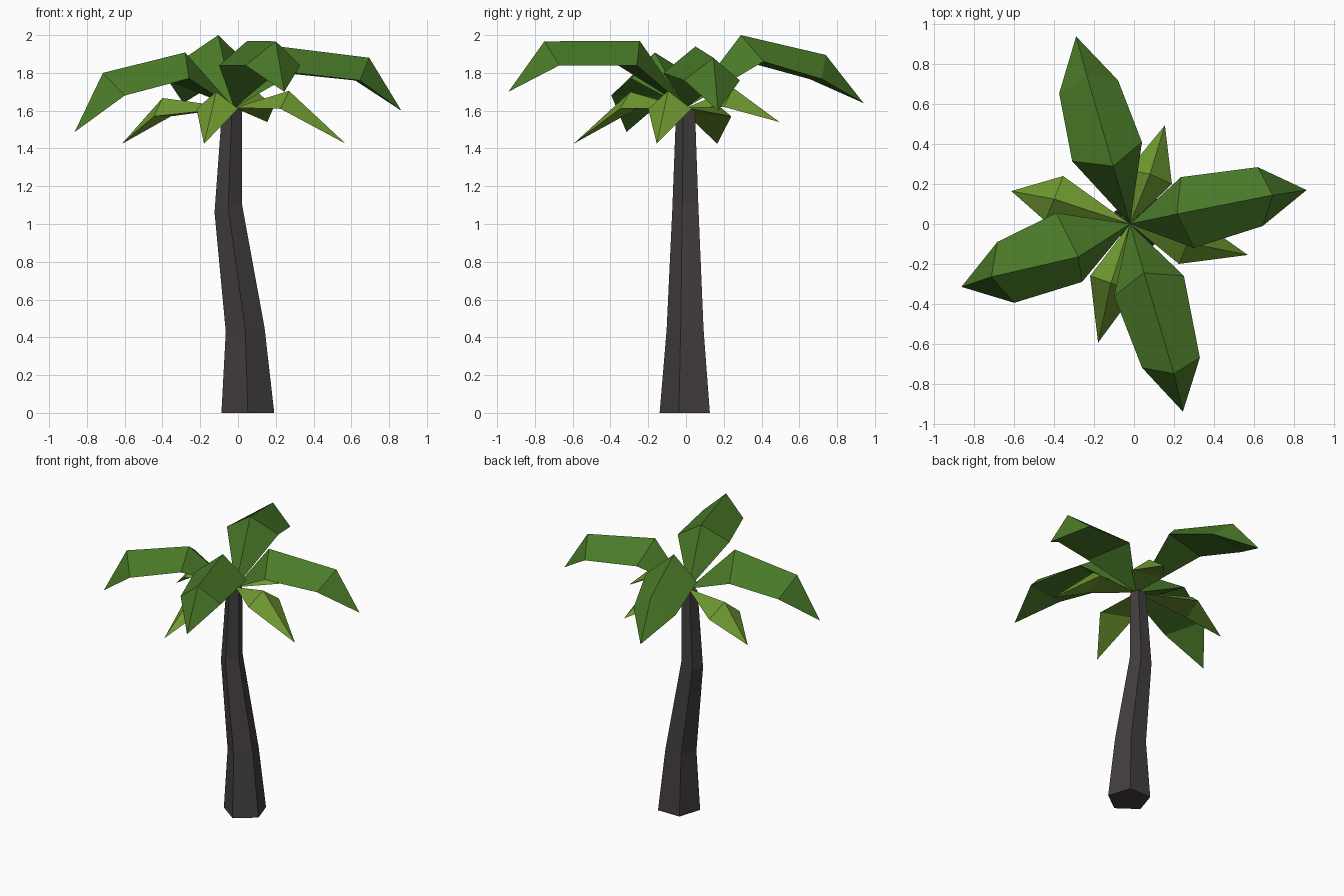
import bpy, bmesh, math
from mathutils import Vector

if "Cube" in bpy.data.objects:
    bpy.data.objects.remove(bpy.data.objects["Cube"])


def material(name, rgb):
    m = bpy.data.materials.new(name)
    m.diffuse_color = (*rgb, 1)
    m.use_nodes = True
    m.node_tree.nodes["Principled BSDF"].inputs["Base Color"].default_value = m.diffuse_color
    return m


bark = material("dark_bark", (0.056, 0.048, 0.048))
deep_green = material("deep_green", (0.068, 0.195, 0.021))
light_green = material("light_green", (0.16, 0.32, 0.03))


def finish(bm, name, mat):
    bmesh.ops.recalc_face_normals(bm, faces=bm.faces[:])
    me = bpy.data.meshes.new(name)
    bm.to_mesh(me)
    bm.free()
    me.materials.append(mat)
    bpy.context.collection.objects.link(bpy.data.objects.new(name, me))


# Trunk: five-sided rings (centre x, z, radius, tilt) along a bent path
bm = bmesh.new()
rings = []
for cx, z, r, tilt in [(0.052, 0, 0.147, 0), (0.038, 0.44, 0.108, 0.1),
                       (-0.052, 1.085, 0.076, 0.33), (-0.032, 1.61, 0.055, 0)]:
    ring = []
    for i in range(5):
        a = math.radians(-90 + 72 * i)
        dx = r * math.cos(a)
        ring.append(bm.verts.new((cx + dx, r * math.sin(a) + 0.05 * r, z + tilt * dx)))
    rings.append(ring)
for lo, hi in zip(rings, rings[1:]):
    for i in range(5):
        j = (i + 1) % 5
        bm.faces.new((lo[i], lo[j], hi[j], hi[i]))
bm.faces.new(rings[0][::-1])
bm.faces.new(rings[-1])
finish(bm, "trunk", bark)


# Frond: base point, ridged triangular sections (left, ridge, right), tip
def frond(name, mat, sections, tip, base=(-0.02, 0, 1.615)):
    bm = bmesh.new()
    b, t = bm.verts.new(base), bm.verts.new(tip)
    secs = []
    for left, ridge, right, z_ridge, z_side in sections:
        secs.append([bm.verts.new((*p, z)) for p, z in
                     ((left, z_side), (ridge, z_ridge), (right, z_side))])
    for i in range(3):
        j = (i + 1) % 3
        bm.faces.new((b, secs[0][i], secs[0][j]))
        for s, n in zip(secs, secs[1:]):
            bm.faces.new((s[i], n[i], n[j], s[j]))
        bm.faces.new((secs[-1][j], secs[-1][i], t))
    finish(bm, name, mat)


# Four large upper fronds
frond("large_frond_back", deep_green,
      [((-0.31, 0.315), (-0.105, 0.29), (0.04, 0.41), 2.0, 1.86),
       ((-0.375, 0.655), (-0.235, 0.74), (-0.08, 0.72), 1.895, 1.767)],
      (-0.29, 0.94, 1.64))
frond("large_frond_front", deep_green,
      [((-0.10, -0.36), (0.05, -0.245), (0.25, -0.26), 1.97, 1.84),
       ((0.04, -0.72), (0.20, -0.75), (0.33, -0.67), 1.967, 1.84)],
      (0.245, -0.94, 1.70))
frond("large_frond_right", deep_green,
      [((0.235, 0.235), (0.215, 0.05), (0.30, -0.12), 1.94, 1.80),
       ((0.62, 0.285), (0.695, 0.145), (0.645, -0.01), 1.88, 1.76)],
      (0.865, 0.17, 1.60))
frond("large_frond_left", deep_green,
      [((-0.39, 0.055), (-0.28, -0.165), (-0.26, -0.29), 1.908, 1.77),
       ((-0.685, -0.09), (-0.715, -0.265), (-0.60, -0.395), 1.80, 1.68)],
      (-0.865, -0.315, 1.487))

# Four small lower fronds
frond("small_frond_left", light_green,
      [((-0.355, 0.24), (-0.40, 0.125), (-0.445, 0.015), 1.667, 1.57)],
      (-0.615, 0.165, 1.424))
frond("small_frond_right", light_green,
      [((0.225, -0.20), (0.27, -0.095), (0.31, 0.03), 1.705, 1.61)],
      (0.57, -0.155, 1.425))
frond("small_frond_back", light_green,
      [((-0.03, 0.27), (0.08, 0.25), (0.19, 0.20), 1.72, 1.62)],
      (0.155, 0.495, 1.54))
frond("small_frond_front", light_green,
      [((-0.22, -0.26), (-0.115, -0.295), (0.0, -0.35), 1.70, 1.61)],
      (-0.18, -0.595, 1.425))
